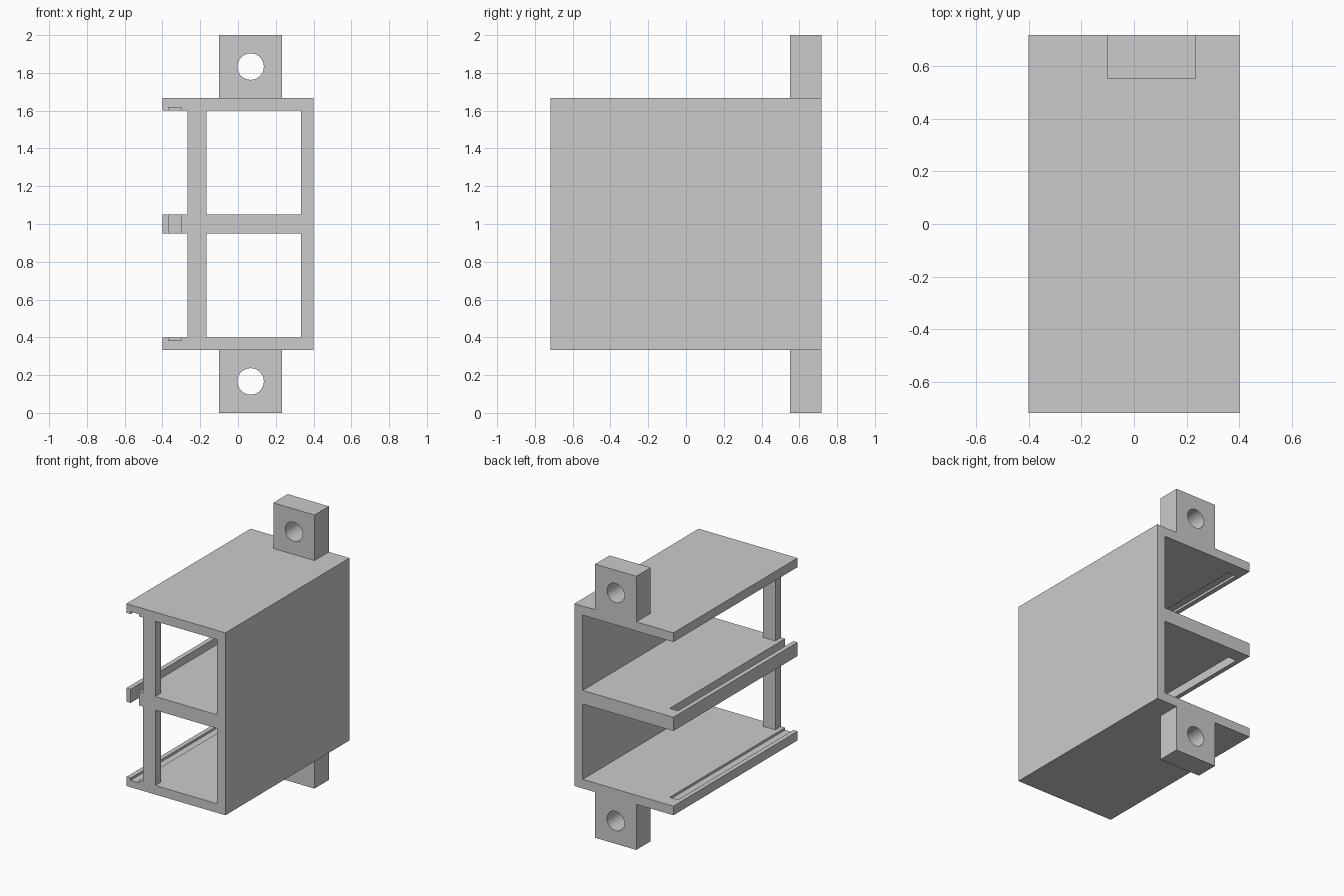
import bpy, bmesh, math
from mathutils import Matrix

cube = bpy.data.objects.get("Cube")
if cube:
    bpy.data.objects.remove(cube, do_unlink=True)

U = 1 / 30            # design module
BACK = 21.5 * U       # half depth of the housing
MID = 1.0             # height of the middle shelf

grey = bpy.data.materials.new("plain_grey")
grey.use_nodes = True
grey.diffuse_color = (0.6, 0.6, 0.6, 1)
grey.node_tree.nodes["Principled BSDF"].inputs["Base Color"].default_value = (0.6, 0.6, 0.6, 1)


def add_object(name, bm):
    bmesh.ops.recalc_face_normals(bm, faces=bm.faces)
    mesh = bpy.data.meshes.new(name)
    bm.to_mesh(mesh)
    bm.free()
    mesh.materials.append(grey)
    obj = bpy.data.objects.new(name, mesh)
    bpy.context.collection.objects.link(obj)
    return obj


def box(name, x, y, z):
    bm = bmesh.new()
    size = [b - a for a, b in (x, y, z)]
    centre = [(a + b) / 2 for a, b in (x, y, z)]
    bmesh.ops.create_cube(bm, size=1, matrix=Matrix.Translation(centre) @ Matrix.Diagonal((*size, 1)))
    return add_object(name, bm)


def hole_cutter(name, x, y, z, radius):
    bm = bmesh.new()
    turn = Matrix.Translation((x, y, z)) @ Matrix.Rotation(math.pi / 2, 4, "X")
    bmesh.ops.create_cone(bm, cap_ends=True, segments=48, radius1=radius, radius2=radius, depth=0.4, matrix=turn)
    return add_object(name, bm)


def combine(target, tool, operation):
    """Apply one boolean and discard the tool."""
    mod = target.modifiers.new(tool.name, "BOOLEAN")
    mod.object, mod.operation, mod.solver = tool, operation, "EXACT"
    tool.hide_render = True
    graph = bpy.context.evaluated_depsgraph_get()
    mesh = bpy.data.meshes.new_from_object(target.evaluated_get(graph))
    target.modifiers.clear()
    target.data = mesh
    bpy.data.objects.remove(tool, do_unlink=True)


# Housing: E-shaped section (side wall and three shelves) extruded front to back
wall, edge = 10 * U, -12 * U
upper = [(-edge, 50 * U), (edge, 50 * U), (edge, 48 * U), (wall, 48 * U), (wall, MID + 1.5 * U), (edge, MID + 1.5 * U)]
profile = upper + [(x, 2 * MID - z) for x, z in reversed(upper)]
bm = bmesh.new()
face = bm.faces.new([bm.verts.new((x, -BACK, z)) for x, z in profile])
grown = bmesh.ops.extrude_face_region(bm, geom=[face])
bmesh.ops.translate(bm, vec=(0, 2 * BACK, 0), verts=[v for v in grown["geom"] if isinstance(v, bmesh.types.BMVert)])
housing = add_object("housing", bm)

# Front post joining the shelves
combine(housing, box("front_post", (-8 * U, -5 * U), (-BACK, -BACK + 2 * U), (11 * U, 49 * U)), "UNION")

# Mounting lugs with bolt holes at the rear, above and below
for name, low, high, hole in (("upper_lug", 49 * U, 2, 55 * U), ("lower_lug", 0, 11 * U, 5 * U)):
    combine(housing, box(name, (-3 * U, 7 * U), (BACK - 5 * U, BACK), (low, high)), "UNION")
    combine(housing, hole_cutter(name + "_hole", 2 * U, BACK, hole, 0.07), "DIFFERENCE")

# Sliding-panel slot, open at the front: through the middle shelf, shallow in the outer ones
combine(housing, box("panel_slot", (-11 * U, -9 * U), (-BACK - U, BACK - 3 * U), (11.5 * U, 48.5 * U)), "DIFFERENCE")
